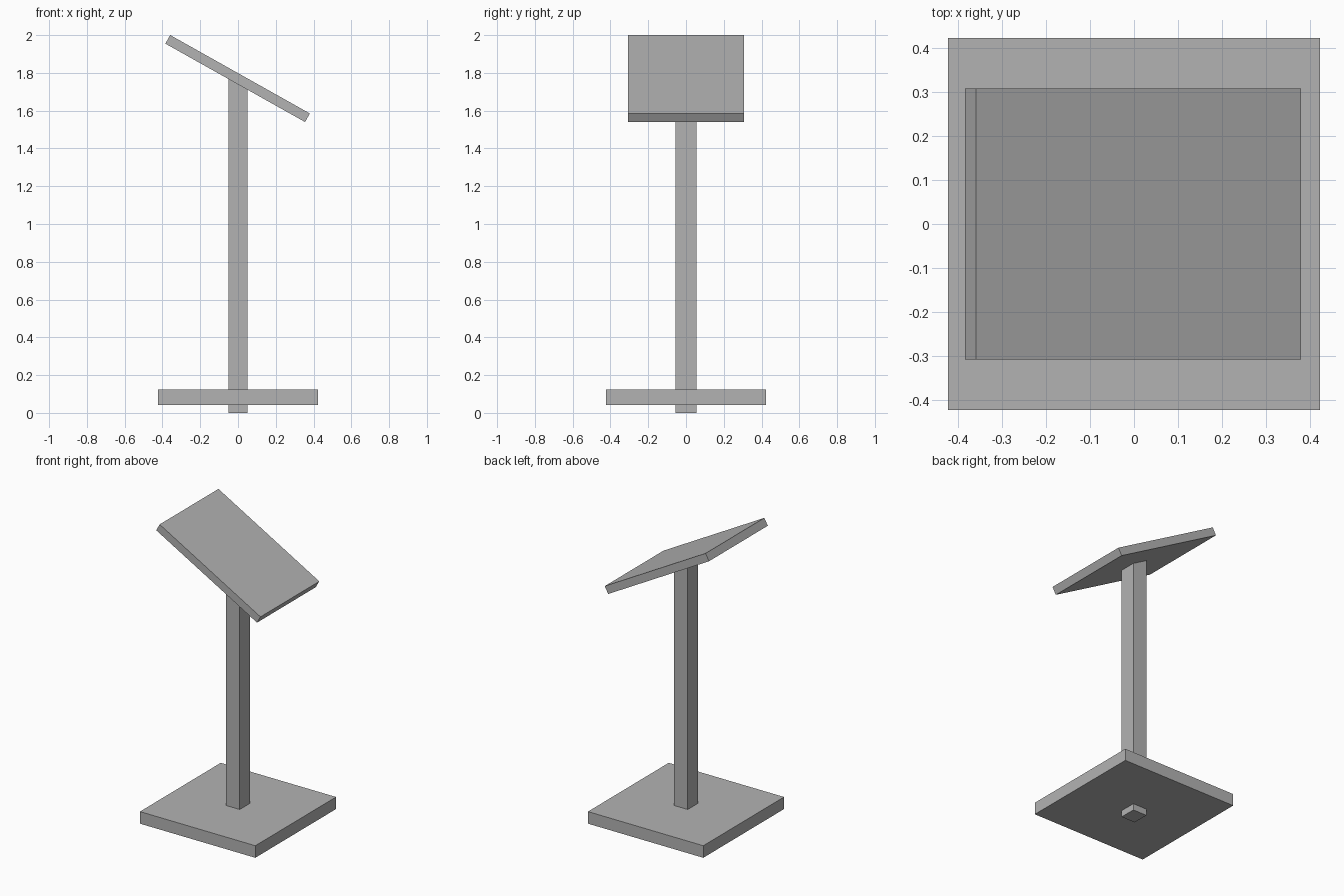
import bpy
from math import radians, tan

cube = bpy.data.objects.get("Cube")
if cube:
    bpy.data.objects.remove(cube, do_unlink=True)

GREY = 0.45
grey = bpy.data.materials.new("plain grey")
grey.use_nodes = True
grey.diffuse_color = (GREY, GREY, GREY, 1)
grey.node_tree.nodes["Principled BSDF"].inputs["Base Color"].default_value = (GREY, GREY, GREY, 1)


def box(name, size, centre, tilt=0):
    """Flat-faced block, tilted about the y axis."""
    bpy.ops.mesh.primitive_cube_add(size=1, location=centre)
    obj = bpy.context.object
    obj.name = name
    for v in obj.data.vertices:
        v.co = [c * s for c, s in zip(v.co, size)]
    obj.rotation_euler.y = tilt
    obj.data.materials.append(grey)
    return obj


TILT = radians(29.3)
PANEL_Z = 1.77
POST_H = 1.75

# Square foot plate
box("base_plate", (0.846, 0.846, 0.08), (0, 0, 0.083))

# Post passing through the plate, its top sloped to sit inside the panel
post = box("post", (0.102, 0.11, POST_H), (0, 0, POST_H / 2))
for v in post.data.vertices:
    if v.co.z > 0:
        v.co.z -= v.co.x * tan(TILT)

# Sloping top panel
box("sloped_panel", (0.848, 0.616, 0.052), (-0.002, 0, PANEL_Z), TILT)
